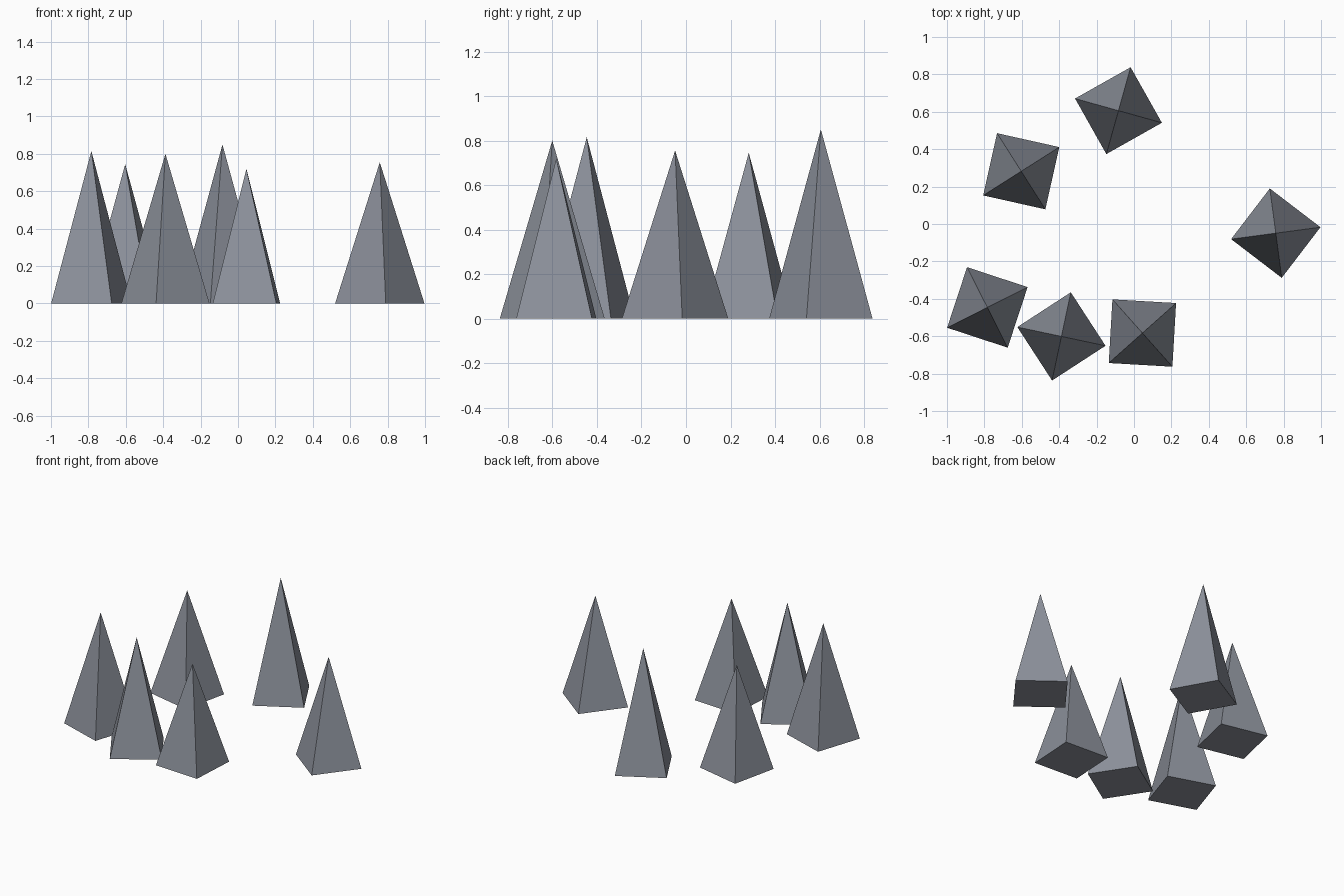
import bpy
import math

if "Cube" in bpy.data.objects:
    bpy.data.objects.remove(bpy.data.objects["Cube"])

# One slate grey for every spike
slate = bpy.data.materials.new("slate_grey")
slate.diffuse_color = (0.265, 0.285, 0.33, 1.0)
slate.use_nodes = True
slate.node_tree.nodes["Principled BSDF"].inputs["Base Color"].default_value = slate.diffuse_color

RADIUS = 0.241  # centre to base corner


def spike(index, x, y, height, corner_angle):
    """Closed four-sided pyramid on the ground, one base corner at corner_angle degrees."""
    bpy.ops.mesh.primitive_cone_add(
        vertices=4, radius1=RADIUS, radius2=0, depth=height,
        end_fill_type='NGON', location=(x, y, height / 2))
    ob = bpy.context.object
    ob.rotation_euler.z = math.radians(corner_angle)
    ob.name = f"spike_{index}"
    ob.data.materials.append(slate)


# Ring of spikes: x, y, height, corner angle
SPIKES = [
    (-0.083, 0.606, 0.85, 74.4),   # back
    (-0.603, 0.282, 0.745, 32.4),  # back left
    (0.758, -0.049, 0.755, 7.6),   # right
    (-0.784, -0.446, 0.815, 26.8), # front left
    (-0.388, -0.601, 0.80, -12.0), # front
    (0.045, -0.583, 0.72, 41.7),   # front right
]
for i, s in enumerate(SPIKES, 1):
    spike(i, *s)
